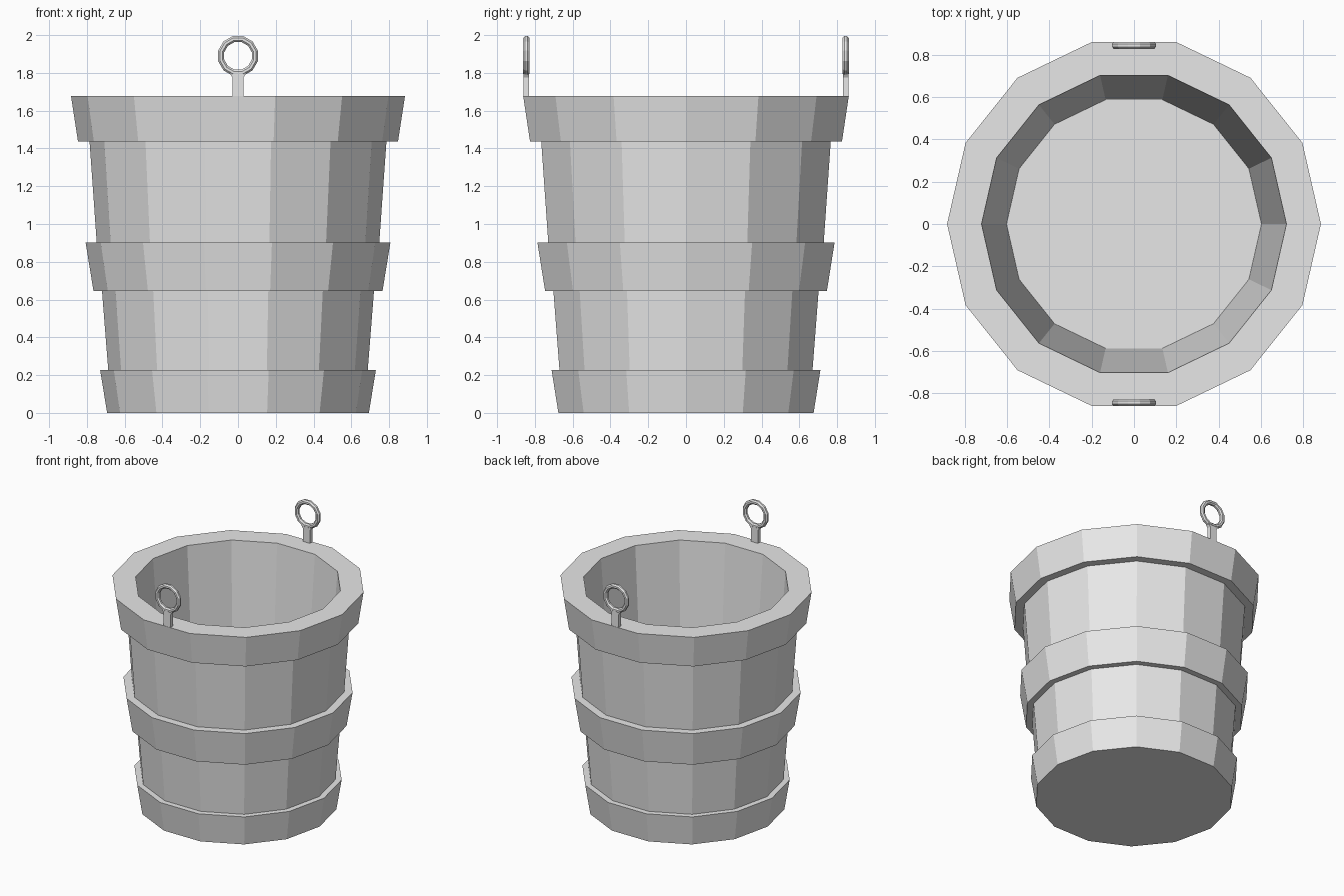
import bpy, bmesh, math

cube = bpy.data.objects.get("Cube")
if cube:
    bpy.data.objects.remove(cube, do_unlink=True)

SIDES = 14

grey = bpy.data.materials.new("plain_grey")
grey.use_nodes = True
colour = (0.8, 0.8, 0.8, 1)
grey.diffuse_color = colour
grey.node_tree.nodes["Principled BSDF"].inputs["Base Color"].default_value = colour


def make_object(name, bm):
    bmesh.ops.recalc_face_normals(bm, faces=bm.faces)
    mesh = bpy.data.meshes.new(name)
    bm.to_mesh(mesh)
    bm.free()
    mesh.materials.append(grey)
    obj = bpy.data.objects.new(name, mesh)
    bpy.context.collection.objects.link(obj)
    return obj


def bridge(bm, a, b):
    for i in range(len(a)):
        j = (i + 1) % len(a)
        bm.faces.new((a[i], a[j], b[j], b[i]))


# Bucket: stepped outer wall with three bands, flat rim, inner wall and floor
profile = [
    (0.693, 0), (0.73, 0.228), (0.687, 0.228),      # bottom band
    (0.72, 0.645), (0.765, 0.645), (0.807, 0.903),  # middle band
    (0.748, 0.903), (0.786, 1.437),                 # upper wall
    (0.847, 1.437), (0.884, 1.677),                 # rim band
    (0.721, 1.677), (0.603, 0.08),                  # inside
]
bm = bmesh.new()
rings = []
for r, z in profile:
    angles = [math.tau * i / SIDES for i in range(SIDES)]
    rings.append([bm.verts.new((r * math.cos(a), r * math.sin(a), z)) for a in angles])
for low, high in zip(rings, rings[1:]):
    bridge(bm, low, high)
bm.faces.new(rings[0])
bm.faces.new(rings[-1])
make_object("bucket", bm)


# Handle eyelets: a faceted ring on a short flared stem, front and back
def eyelet(name, y):
    bm = bmesh.new()
    major, minor, centre_z = 0.092, 0.018, 1.89
    loops = []
    for i in range(12):
        a = math.tau * (i + 0.5) / 12
        loop = []
        for k in range(8):
            t = math.tau * (k + 0.5) / 8
            r = major + minor * math.cos(t)
            loop.append(bm.verts.new((r * math.cos(a), y + minor * math.sin(t),
                                      centre_z + r * math.sin(a))))
        loops.append(loop)
    for i in range(12):
        bridge(bm, loops[i], loops[(i + 1) % 12])
    make_object(name + "_ring", bm)

    bm = bmesh.new()
    depth = 0.015
    sections = []
    for half, z in ((0.029, 1.67), (0.029, 1.775), (0.045, 1.802)):
        sections.append([bm.verts.new((sx * half, y + sy * depth, z))
                         for sx, sy in ((-1, -1), (1, -1), (1, 1), (-1, 1))])
    for low, high in zip(sections, sections[1:]):
        bridge(bm, low, high)
    bm.faces.new(sections[0])
    bm.faces.new(sections[-1])
    make_object(name + "_stem", bm)


eyelet("front_eyelet", -0.845)
eyelet("back_eyelet", 0.845)
